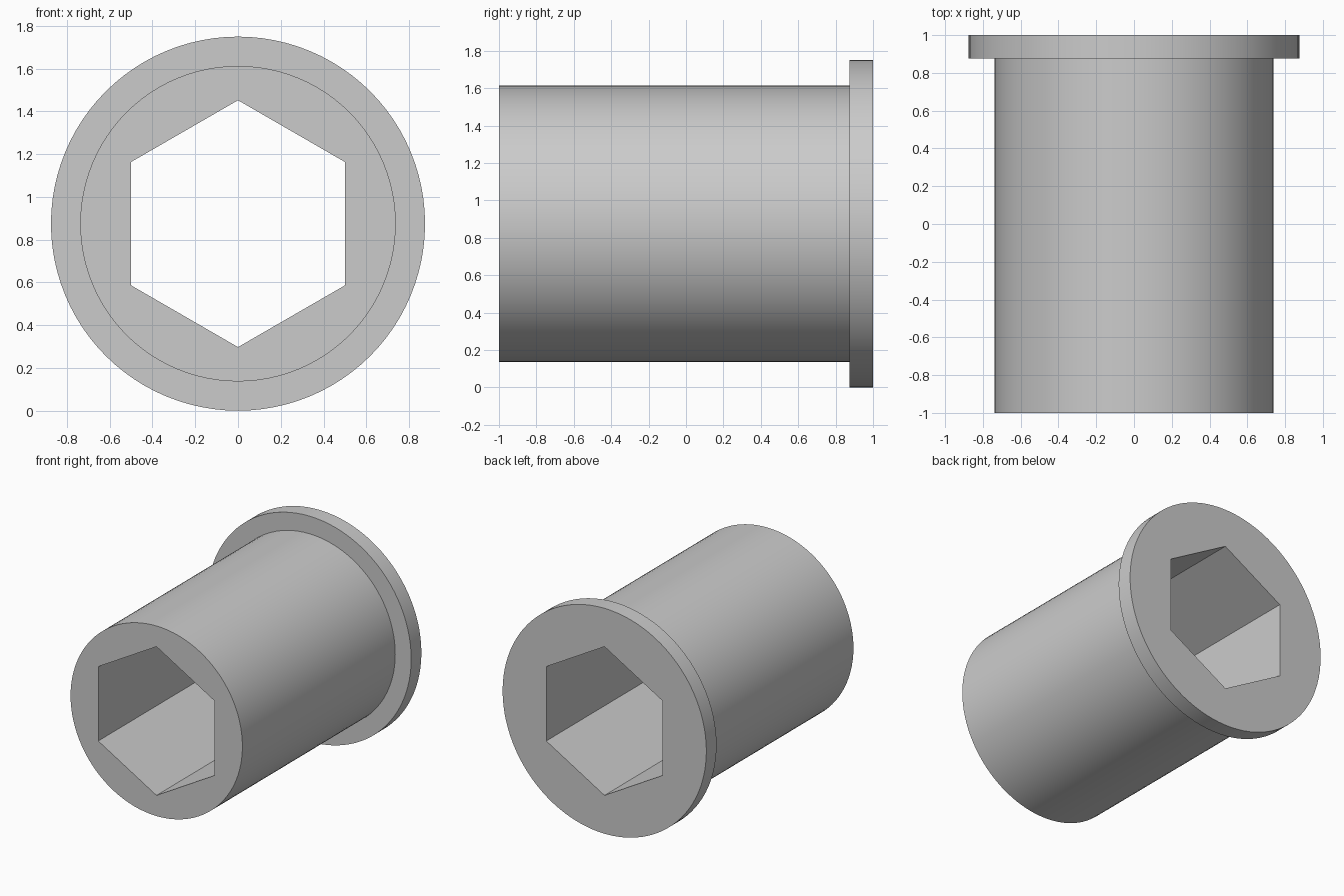
import bpy, bmesh, math

cube = bpy.data.objects.get("Cube")
if cube:
    bpy.data.objects.remove(cube, do_unlink=True)

SEGMENTS = 96            # multiple of six, so the bore corners are exact
AXIS_HEIGHT = 0.875
BORE_APOTHEM = 0.5

# Single grey material
grey = bpy.data.materials.new("plain grey")
grey.use_nodes = True
colour = (0.6, 0.6, 0.6, 1)
grey.diffuse_color = colour
grey.node_tree.nodes["Principled BSDF"].inputs["Base Color"].default_value = colour


def round_radius(radius):
    return lambda angle: radius


def hex_radius(angle):
    # Hexagon with corners at top and bottom, flats facing the sides
    sector = math.pi / 3
    offset = (angle + sector / 2) % sector - sector / 2
    return BORE_APOTHEM / math.cos(offset)


def add_ring(bm, radius_at, y):
    ring = []
    for i in range(SEGMENTS):
        # Start half a sector round, so the first point is a bore corner
        a = math.pi / 6 + math.tau * i / SEGMENTS
        r = radius_at(a)
        ring.append(bm.verts.new((r * math.cos(a), y, AXIS_HEIGHT + r * math.sin(a))))
    return ring


# Flanged sleeve: closed loop of sections from front end, over flange, back through bore
sections = [
    (round_radius(0.738), -1),
    (round_radius(0.738), 0.875),
    (round_radius(0.875), 0.875),
    (round_radius(0.875), 1),
    (hex_radius, 1),
    (hex_radius, -1),
]
bm = bmesh.new()
rings = [add_ring(bm, radius_at, y) for radius_at, y in sections]
for a, b in zip(rings, rings[1:] + rings[:1]):
    for i in range(SEGMENTS):
        j = (i + 1) % SEGMENTS
        bm.faces.new((a[i], a[j], b[j], b[i]))
bmesh.ops.recalc_face_normals(bm, faces=bm.faces)

mesh = bpy.data.meshes.new("flanged_sleeve")
bm.to_mesh(mesh)
bm.free()
mesh.materials.append(grey)
sleeve = bpy.data.objects.new("flanged_sleeve", mesh)
bpy.context.collection.objects.link(sleeve)

# Smooth round walls, crisp rims and bore corners
bpy.ops.object.select_all(action="DESELECT")
sleeve.select_set(True)
bpy.context.view_layer.objects.active = sleeve
bpy.ops.object.shade_smooth_by_angle(angle=math.radians(30))
